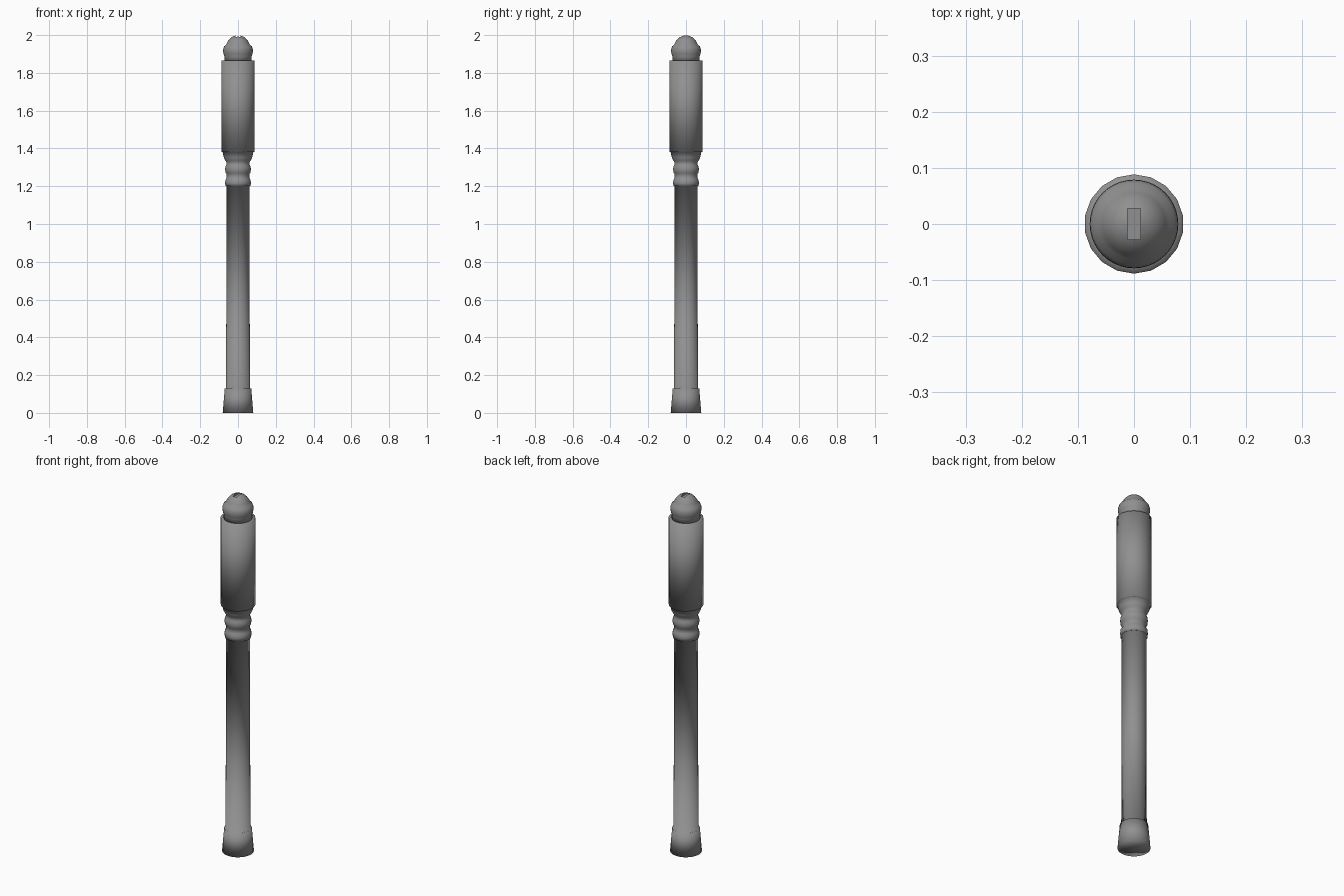
import bpy, math

if "Cube" in bpy.data.objects:
    bpy.data.objects.remove(bpy.data.objects["Cube"])

# Dark grey finish
grey = bpy.data.materials.new("dark_grey")
grey.diffuse_color = (0.28, 0.28, 0.28, 1)
grey.use_nodes = True
grey.node_tree.nodes["Principled BSDF"].inputs["Base Color"].default_value = grey.diffuse_color


def lathe(name, profile, sides=40, start=90):
    """Revolve (radius, z) points around z, smooth shaded; zero radius becomes a pole."""
    verts, faces, rings = [], [], []
    for r, z in profile:
        if r == 0:
            rings.append([len(verts)] * sides)
            verts.append((0, 0, z))
        else:
            rings.append([len(verts) + i for i in range(sides)])
            for i in range(sides):
                a = math.radians(start) + 2 * math.pi * i / sides
                verts.append((r * math.cos(a), r * math.sin(a), z))
    for lo, hi in zip(rings, rings[1:]):
        for i in range(sides):
            j = (i + 1) % sides
            faces.append(list(dict.fromkeys((lo[i], lo[j], hi[j], hi[i]))))
    mesh = bpy.data.meshes.new(name)
    mesh.from_pydata(verts, [], faces)
    mesh.shade_smooth()
    mesh.materials.append(grey)
    ob = bpy.data.objects.new(name, mesh)
    bpy.context.collection.objects.link(ob)
    return ob


# Flared foot, softly shaded over its rims
lathe("foot", [(0, 0), (0.081, 0), (0.070, 0.13), (0.060, 0.13)])

# Long shaft, very slightly tapered, with narrow ledges at both ends
lathe("shaft", [(0.069, 0.13), (0.063, 0.13), (0.0605, 1.20), (0.066, 1.20)], sides=32)

# Turned collar: two flat rings and a flare under the grip
lathe("collar", [(0.058, 1.20), (0.067, 1.20), (0.068, 1.218), (0.067, 1.234),
                 (0.061, 1.242), (0.060, 1.254), (0.061, 1.266), (0.067, 1.274),
                 (0.068, 1.29), (0.067, 1.304), (0.062, 1.313), (0.061, 1.326),
                 (0.067, 1.336), (0.075, 1.352), (0.081, 1.38), (0.086, 1.381)])

# Thick grip, 18 sided
lathe("grip", [(0.078, 1.38), (0.0885, 1.38), (0.0885, 1.865), (0.070, 1.865)], sides=18)

# Neck, bead and dome on top
cap = lathe("cap", [(0, 1.86), (0.073, 1.86), (0.072, 1.888), (0.077, 1.90),
                    (0.079, 1.915), (0.078, 1.928), (0.073, 1.941), (0.063, 1.95),
                    (0.056, 1.964), (0.047, 1.977), (0.036, 1.987), (0.024, 1.994),
                    (0.012, 1.9985), (0, 2.0)])

# Slot cut in the dome
bpy.ops.mesh.primitive_cube_add(size=1, location=(0, 0, 2.007))
cutter = bpy.context.object
cutter.name = "slot_cutter"
cutter.scale = (0.024, 0.056, 0.04)
cutter.hide_render = True
cutter.data.materials.append(grey)
mod = cap.modifiers.new("slot", 'BOOLEAN')
mod.operation = 'DIFFERENCE'
mod.solver = 'EXACT'
mod.object = cutter
bpy.context.view_layer.objects.active = cap
bpy.ops.object.modifier_apply(modifier="slot")
bpy.data.objects.remove(cutter)
